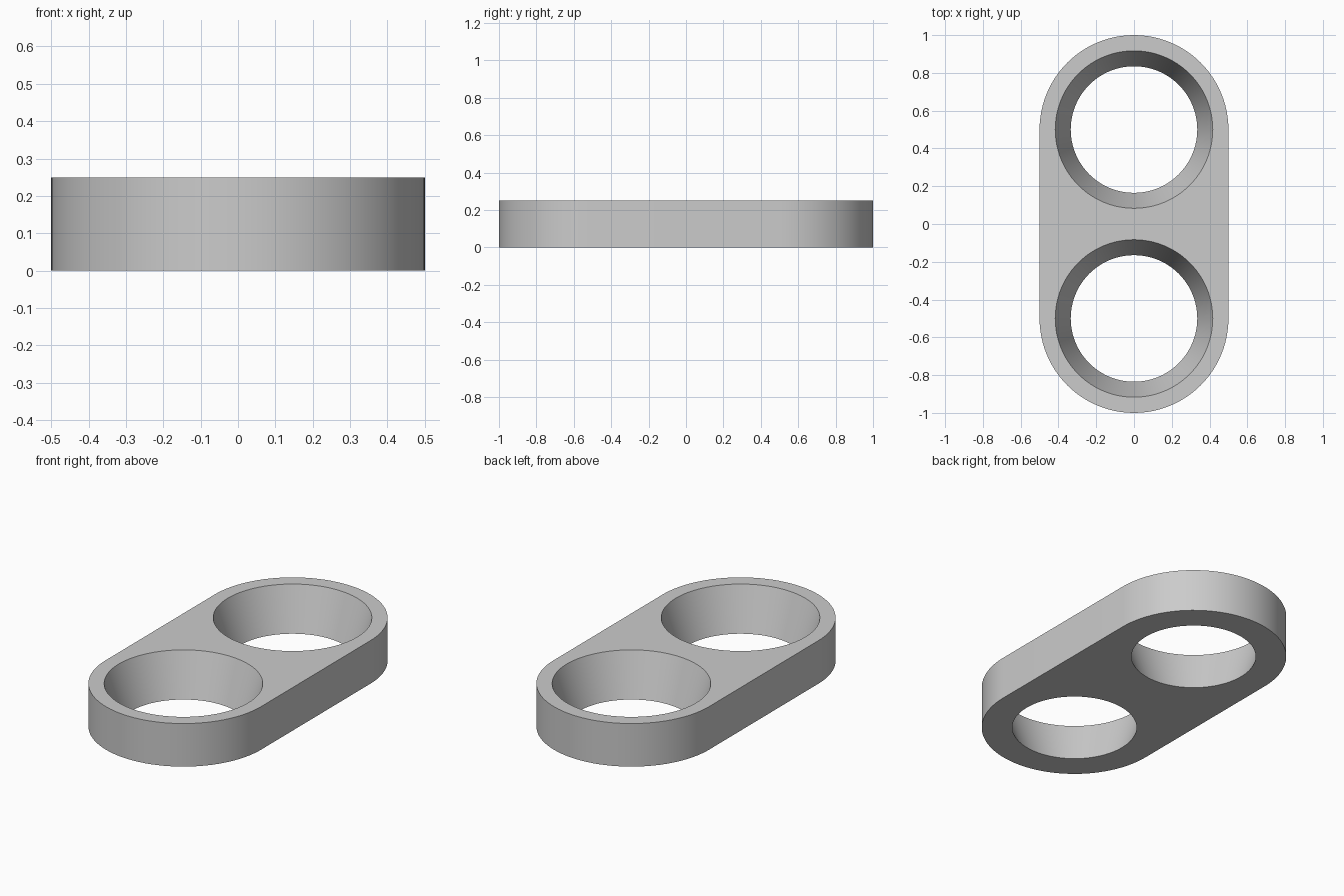
import bpy, bmesh, math

if "Cube" in bpy.data.objects:
    bpy.data.objects.remove(bpy.data.objects["Cube"])

HEIGHT = 0.25
CENTRE = 0.5          # distance of each hole from the middle
OUTER = 0.5
HOLE_TOP, HOLE_BOTTOM = 0.417, 0.335
SEGMENTS = 96


def arc(radius, cy, start, sweep, count):
    """Points along an arc around (0, cy)."""
    return [(radius * math.cos(start + sweep * i / count),
             cy + radius * math.sin(start + sweep * i / count))
            for i in range(count + 1)]


def circle(radius, cy):
    return arc(radius, cy, 0, math.tau, SEGMENTS)[:-1]


def wall(bm, lower, upper):
    """Join two matching closed outlines; return their rim edges."""
    a = [bm.verts.new((x, y, 0)) for x, y in lower]
    b = [bm.verts.new((x, y, HEIGHT)) for x, y in upper]
    n = len(a)
    for i in range(n):
        j = (i + 1) % n
        bm.faces.new((a[i], a[j], b[j], b[i]))
    return [[bm.edges.get((ring[i], ring[(i + 1) % n])) for i in range(n)]
            for ring in (a, b)]


bm = bmesh.new()

# Rounded outer wall and two tapered holes
half = SEGMENTS // 2
outline = arc(OUTER, CENTRE, 0, math.pi, half) + arc(OUTER, -CENTRE, math.pi, math.pi, half)
rims = [wall(bm, outline, outline)]
for cy in (-CENTRE, CENTRE):
    rims.append(wall(bm, circle(HOLE_BOTTOM, cy), circle(HOLE_TOP, cy)))

# Flat bottom and top around the holes
for level in (0, 1):
    edges = [e for rim in rims for e in rim[level]]
    bmesh.ops.triangle_fill(bm, use_beauty=True, use_dissolve=False, edges=edges)
bmesh.ops.recalc_face_normals(bm, faces=bm.faces)

mesh = bpy.data.meshes.new("two_hole_link")
bm.to_mesh(mesh)
bm.free()
link = bpy.data.objects.new("two_hole_link", mesh)
bpy.context.collection.objects.link(link)

# Plain grey material
grey = bpy.data.materials.new("plain_grey")
grey.use_nodes = True
colour = (0.6, 0.6, 0.6, 1)
grey.diffuse_color = colour
grey.node_tree.nodes["Principled BSDF"].inputs["Base Color"].default_value = colour
mesh.materials.append(grey)

# Smooth curved walls, sharp rims
bpy.ops.object.select_all(action="DESELECT")
link.select_set(True)
bpy.context.view_layer.objects.active = link
bpy.ops.object.shade_smooth_by_angle(angle=math.radians(30))
